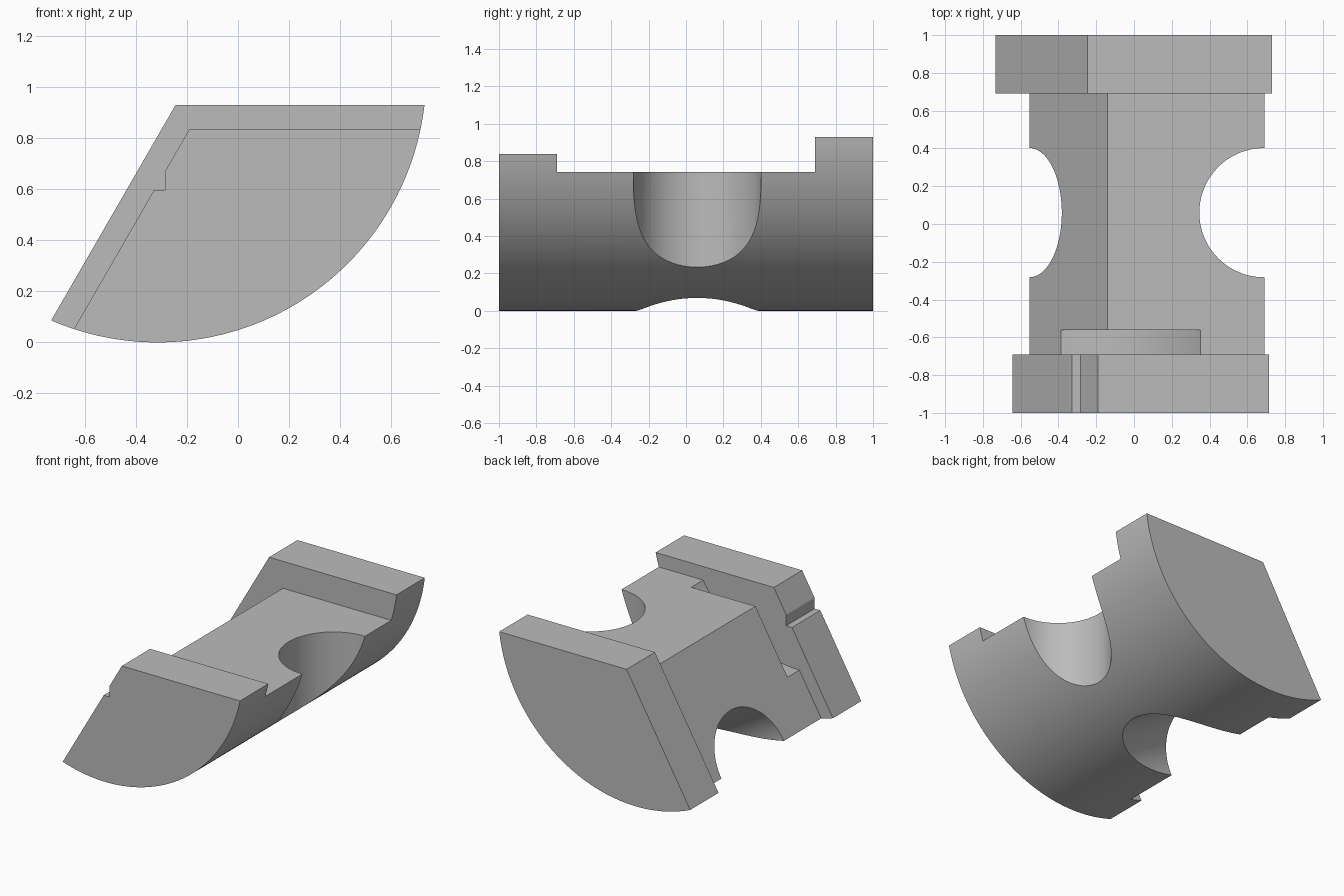
import bpy, math
from mathutils import Matrix, Vector

if "Cube" in bpy.data.objects:
    bpy.data.objects.remove(bpy.data.objects["Cube"])

ARC_X, ARC_R = -0.315, 1.053          # round underside: centre x, radius (centre height = radius)
CUT_Y, CUT_R = 0.06, 0.342            # side scallops

grey = bpy.data.materials.new("plain grey")
grey.use_nodes = True
colour = (0.5, 0.5, 0.5, 1)
grey.diffuse_color = colour
grey.node_tree.nodes["Principled BSDF"].inputs["Base Color"].default_value = colour


def prism(name, profile, y0, y1):
    """Extrude an x-z profile from y0 to y1."""
    n = len(profile)
    verts = [(x, y, z) for y in (y0, y1) for x, z in profile]
    faces = [tuple(range(n)), tuple(reversed(range(n, 2 * n)))]
    faces += [(i, i + n, (i + 1) % n + n, (i + 1) % n) for i in range(n)]
    mesh = bpy.data.meshes.new(name)
    mesh.from_pydata(verts, [], faces)
    mesh.materials.append(grey)
    obj = bpy.data.objects.new(name, mesh)
    bpy.context.collection.objects.link(obj)
    return obj


def section(top, slant_top_x, notch=(), steps=72):
    """Flat top, 60 degree slanted side and round underside."""
    # Where the slant meets the arc
    d = Vector((-0.5, -math.sqrt(0.75)))
    p = Vector((slant_top_x - ARC_X, top - ARC_R))
    b = p.dot(d)
    low = p + d * (-b + math.sqrt(b * b - p.length_squared + ARC_R ** 2))
    a0 = math.atan2(low.y, low.x)
    a1 = math.asin((top - ARC_R) / ARC_R)
    arc = []
    for i in range(steps + 1):
        a = a0 + (a1 - a0) * i / steps
        arc.append((ARC_X + ARC_R * math.cos(a), ARC_R + ARC_R * math.sin(a)))
    return arc + [(slant_top_x, top)] + list(notch)


def cylinder(name, radius, depth, centre, axis):
    bpy.ops.mesh.primitive_cylinder_add(vertices=128, radius=radius, depth=depth)
    obj = bpy.context.object
    obj.name = name
    turn = Vector((0, 0, 1)).rotation_difference(Vector(axis)).to_matrix().to_4x4()
    obj.matrix_world = Matrix.Translation(centre) @ turn
    obj.data.materials.append(grey)
    obj.hide_render = True
    return obj


# End flanges and the lower middle body
back = prism("back_flange", section(0.93, -0.245), 0.69, 1)
front = prism("front_flange", section(0.837, -0.19,
              [(-0.285, 0.672), (-0.285, 0.597), (-0.329, 0.597)]), -1, -0.69)
middle_profile = section(0.743, -0.14)
middle = prism("middle_body", middle_profile, -0.69, 0.69)

# Scallops square to the top and to the slanted side, and the arc-floored pocket
slant_x, slant_z = middle_profile[0]
cutters = [
    cylinder("top_scallop_cutter", CUT_R, 4, (0.688, CUT_Y, 0.5), (0, 0, 1)),
    cylinder("slant_scallop_cutter", CUT_R, 4, (slant_x, CUT_Y, slant_z),
             (math.sqrt(0.75), 0, -0.5)),
    cylinder("pocket_cutter", 0.851, 0.24, (-0.385, -0.68, 1.168), (0, 1, 0)),
]
bpy.context.view_layer.update()
for cutter in cutters:
    mod = middle.modifiers.new(cutter.name, "BOOLEAN")
    mod.operation = "DIFFERENCE"
    mod.solver = "EXACT"
    mod.object = cutter
    bpy.ops.object.select_all(action="DESELECT")
    middle.select_set(True)
    bpy.context.view_layer.objects.active = middle
    bpy.ops.object.modifier_apply(modifier=mod.name)
for cutter in cutters:
    bpy.data.objects.remove(cutter)

# Smooth the curved faces, keep corners crisp
bpy.ops.object.select_all(action="DESELECT")
for obj in (back, front, middle):
    obj.select_set(True)
bpy.ops.object.shade_smooth_by_angle(angle=math.radians(20))
